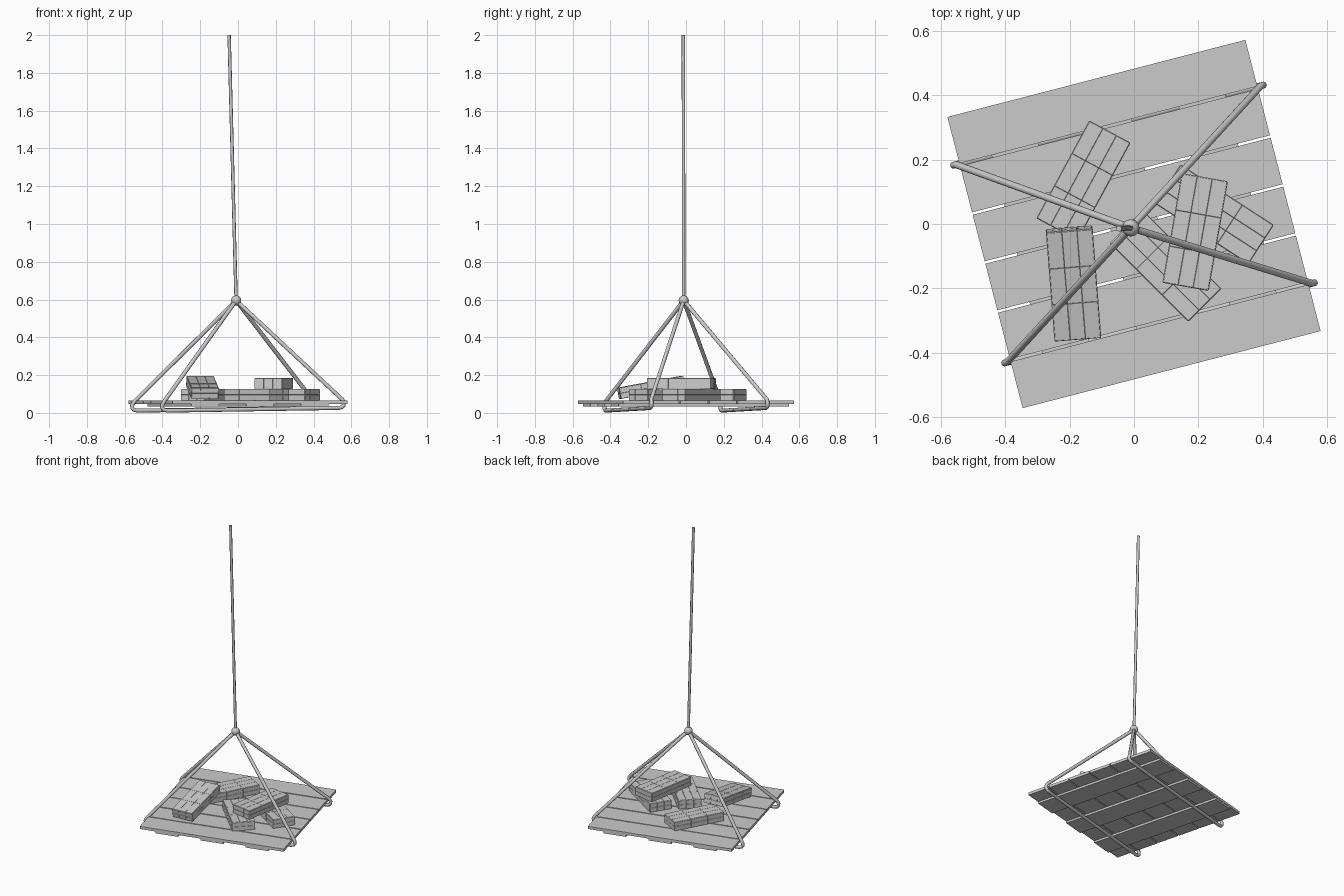
import bpy, bmesh, random
from math import radians
from mathutils import Matrix, Vector

if "Cube" in bpy.data.objects:
    bpy.data.objects.remove(bpy.data.objects["Cube"])

random.seed(4)
TURN = Matrix.Rotation(radians(14.5), 4, 'Z')
APEX = Vector((-0.01, -0.012, 0.595))


def mesh_object(name, bm, matrix):
    bmesh.ops.recalc_face_normals(bm, faces=bm.faces)
    me = bpy.data.meshes.new(name)
    bm.to_mesh(me)
    bm.free()
    ob = bpy.data.objects.new(name, me)
    ob.matrix_world = matrix
    bpy.context.collection.objects.link(ob)
    return ob


def box(name, size, matrix):
    bm = bmesh.new()
    bmesh.ops.create_cube(bm, size=1, matrix=Matrix.Diagonal((*size, 1)))
    return mesh_object(name, bm, matrix)


def rope(name, points, radius):
    cu = bpy.data.curves.new(name, 'CURVE')
    cu.dimensions = '3D'
    cu.bevel_depth = radius
    cu.bevel_resolution = 2
    cu.use_fill_caps = True
    sp = cu.splines.new('POLY')
    sp.points.add(len(points) - 1)
    for p, co in zip(sp.points, points):
        p.co = (*co, 1)
    sp.use_smooth = True
    ob = bpy.data.objects.new(name, cu)
    bpy.context.collection.objects.link(ob)


def brick(name, x, y, z, angle, tilt=0):
    # box split into 3 x 3 x 2 cells with shallow grooves between them
    bm = bmesh.new()
    bmesh.ops.create_cube(bm, size=1, matrix=Matrix.Diagonal((0.342, 0.142, 0.056, 1)))
    cuts = [((s * 0.057, 0, 0), (1, 0, 0)) for s in (-1, 1)]
    cuts += [((0, s * 0.0237, 0), (0, 1, 0)) for s in (-1, 1)]
    cuts += [((0, 0, 0), (0, 0, 1))]
    for co, no in cuts:
        bmesh.ops.bisect_plane(bm, geom=bm.verts[:] + bm.edges[:] + bm.faces[:],
                               plane_co=co, plane_no=no)
    bmesh.ops.inset_individual(bm, faces=bm.faces[:], thickness=0.0012, depth=0.002)
    m = (Matrix.Translation((x, y, z)) @ Matrix.Rotation(radians(angle), 4, 'Z')
         @ Matrix.Rotation(radians(tilt), 4, 'Y'))
    mesh_object(name, bm, m)


# Platform: six deck planks over three cross boards
for i in range(6):
    v = (i - 2.5) * 0.157
    box(f"deck_plank_{i + 1}", (0.956, 0.149, 0.018),
        TURN @ Matrix.Translation((0, v, 0.057 + random.uniform(-0.001, 0.001))))
for i, u in enumerate((-0.3, 0, 0.3)):
    box(f"cross_board_{i + 1}", (0.15, 0.93, 0.014),
        TURN @ Matrix.Translation((u, 0, 0.041)))

# Two sling ropes, each running under the deck and up to the knot
half = [(0.489, 0.062), (0.497, 0.045), (0.496, 0.032), (0.487, 0.022), (0.468, 0.018)]
for name, v in (("front_sling_rope", -0.317), ("back_sling_rope", 0.317)):
    right = [TURN @ Vector((u, v, z + 0.008)) for u, z in half]
    left = [TURN @ Vector((-u, v, z - 0.006)) for u, z in half]
    rope(name, [APEX] + right + left[::-1] + [APEX], 0.011)

# Knot and hoisting rope
bm = bmesh.new()
bmesh.ops.create_uvsphere(bm, u_segments=12, v_segments=8, radius=0.027)
for f in bm.faces:
    f.smooth = True
mesh_object("knot", bm, Matrix.Translation(APEX))
rope("hoist_rope", [APEX, (-0.047, -0.014, 2.0)], 0.009)

# Load of bricks
brick("brick_back_left", -0.157, 0.135, 0.096, 61.6)
brick("brick_leaning", -0.188, -0.185, 0.135, 94.5, -10.5)
brick("brick_front_right", 0.098, -0.13, 0.096, 135)
brick("brick_back_right", 0.25, 0.03, 0.096, 147)
brick("brick_top", 0.19, -0.025, 0.156, 80)
